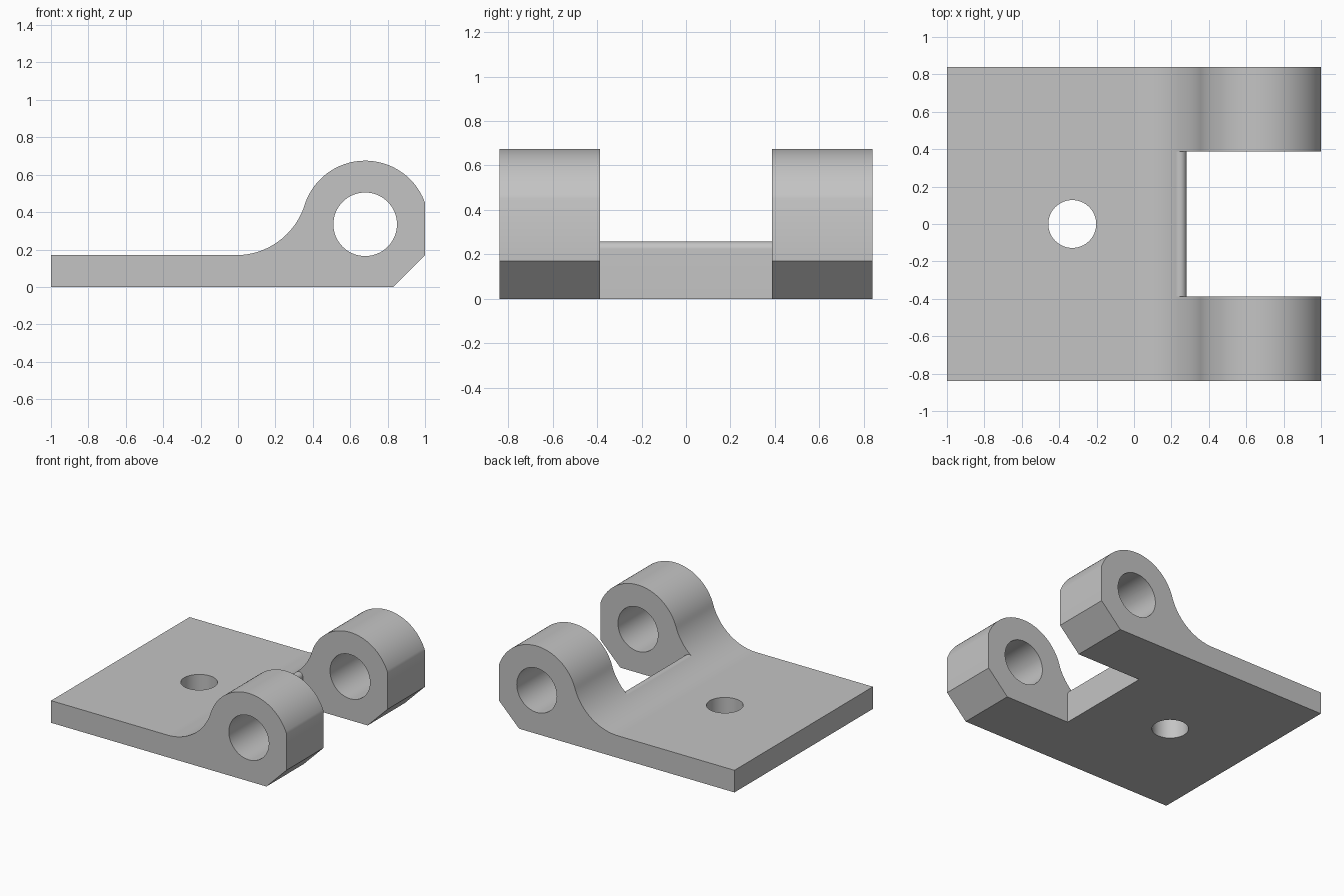
import bpy, bmesh
from math import sin, cos, pi, sqrt, acos, atan2, radians

cube = bpy.data.objects.get("Cube")
if cube:
    bpy.data.objects.remove(cube, do_unlink=True)

HALF_WIDTH = 0.84
SLOT_HALF = 0.388
THICK = 0.17
KNUCKLE_X, KNUCKLE_Z, KNUCKLE_R = 0.68, 0.335, 0.34
SLOT_X, LIP_R = 0.28, 0.034

steel = bpy.data.materials.new("grey steel")
steel.use_nodes = True
grey = (0.55, 0.55, 0.55, 1)
steel.diffuse_color = grey
steel.node_tree.nodes["Principled BSDF"].inputs["Base Color"].default_value = grey


def arc(cx, cz, r, start, end, steps):
    angles = [start + (end - start) * i / steps for i in range(steps + 1)]
    return [(cx + r * cos(a), cz + r * sin(a)) for a in angles]


def prism(name, profile, half):
    """Extrude an xz profile along y, from -half to half."""
    bm = bmesh.new()
    face = bm.faces.new([bm.verts.new((x, -half, z)) for x, z in profile])
    new = bmesh.ops.extrude_face_region(bm, geom=[face])["geom"]
    verts = [v for v in new if isinstance(v, bmesh.types.BMVert)]
    bmesh.ops.translate(bm, verts=verts, vec=(0, 2 * half, 0))
    bmesh.ops.recalc_face_normals(bm, faces=bm.faces)
    mesh = bpy.data.meshes.new(name)
    bm.to_mesh(mesh)
    bm.free()
    mesh.materials.append(steel)
    obj = bpy.data.objects.new(name, mesh)
    bpy.context.collection.objects.link(obj)
    return obj


def cylinder(name, radius, location, rotation=(0, 0, 0)):
    bpy.ops.mesh.primitive_cylinder_add(vertices=64, radius=radius, depth=3,
                                        location=location, rotation=rotation)
    obj = bpy.context.object
    obj.name = name
    obj.data.materials.append(steel)
    return obj


def cut(target, cutter):
    cutter.hide_render = True
    mod = target.modifiers.new("cut", "BOOLEAN")
    mod.operation = "DIFFERENCE"
    mod.solver = "EXACT"
    mod.object = cutter
    bpy.context.view_layer.objects.active = target
    bpy.ops.object.modifier_apply(modifier=mod.name)
    bpy.data.objects.remove(cutter, do_unlink=True)


# Concave sweep tangent to both the plate top and the knuckle
sweep_x = -0.01
dx, dz = KNUCKLE_X - sweep_x, KNUCKLE_Z - THICK
sweep_r = (dx * dx + dz * dz - KNUCKLE_R ** 2) / (2 * (KNUCKLE_R + dz))
sweep_z = THICK + sweep_r
tangent = atan2(KNUCKLE_Z - sweep_z, dx)

# Leaf and knuckles share one side profile
profile = [(-1, 0), (1 - THICK, 0), (1, THICK)]
profile += arc(KNUCKLE_X, KNUCKLE_Z, KNUCKLE_R,
               acos((1 - KNUCKLE_X) / KNUCKLE_R), tangent + pi, 48)
profile += arc(sweep_x, sweep_z, sweep_r, tangent, -pi / 2, 32)[1:]
profile += [(-1, THICK)]
hinge = prism("hinge_leaf", profile, HALF_WIDTH)

# Slot between the knuckles, leaving a rounded lip on the leaf
lip_x = SLOT_X - LIP_R
lip_z = sweep_z - sqrt((sweep_r + LIP_R) ** 2 - (lip_x - sweep_x) ** 2)
lip_end = atan2(sweep_z - lip_z, sweep_x - lip_x)
slot = [(1.2, -0.1), (SLOT_X, -0.1)]
slot += arc(lip_x, lip_z, LIP_R, 0, lip_end, 16)
slot += [(slot[-1][0], 1), (1.2, 1)]
cut(hinge, prism("slot_cutter", slot, SLOT_HALF))

# Pin bore and screw hole
cut(hinge, cylinder("pin_bore_cutter", 0.17, (KNUCKLE_X, 0, KNUCKLE_Z), (pi / 2, 0, 0)))
cut(hinge, cylinder("screw_hole_cutter", 0.128, (-0.33, 0, 0)))

bpy.ops.object.select_all(action="DESELECT")
hinge.select_set(True)
bpy.context.view_layer.objects.active = hinge
bpy.ops.object.shade_smooth_by_angle(angle=radians(25))
